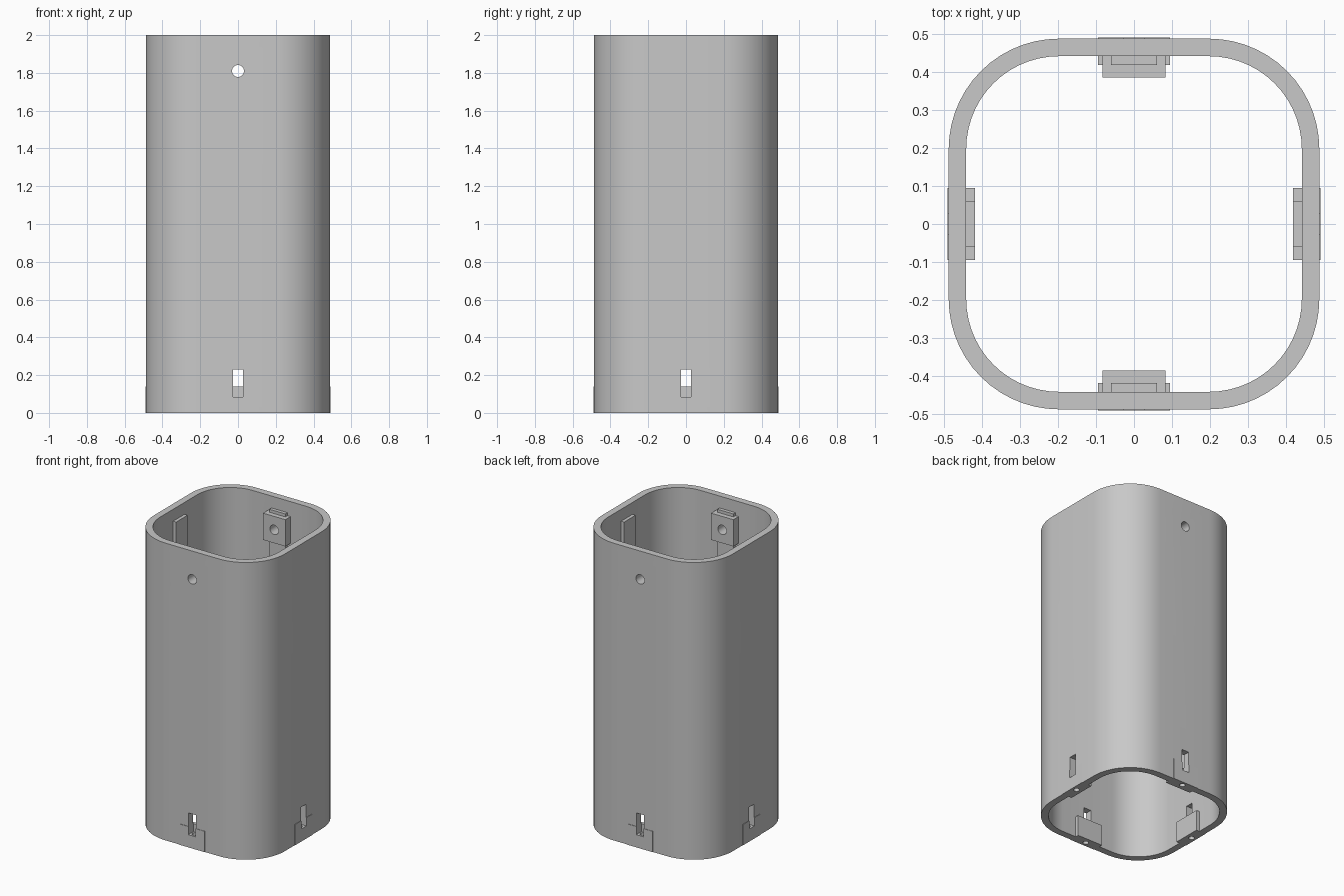
import bpy
import bmesh
from math import radians, pi, sin, cos
from mathutils import Matrix

cube = bpy.data.objects.get("Cube")
if cube:
    bpy.data.objects.remove(cube, do_unlink=True)

grey = bpy.data.materials.new("plain grey")
grey.use_nodes = True
colour = (0.58, 0.58, 0.58, 1)
grey.diffuse_color = colour
grey.node_tree.nodes["Principled BSDF"].inputs["Base Color"].default_value = colour

HALF, WALL, RADIUS = 0.487, 0.046, 0.29
ALL = (0, 90, 180, 270)
FRONT_BACK = (0, 180)


def finish(name, bm, cutter=False):
    bmesh.ops.recalc_face_normals(bm, faces=bm.faces)
    mesh = bpy.data.meshes.new(name)
    bm.to_mesh(mesh)
    bm.free()
    mesh.materials.append(grey)
    obj = bpy.data.objects.new(name, mesh)
    bpy.context.collection.objects.link(obj)
    if cutter:
        obj.hide_render = True
        obj.hide_viewport = True
        obj.display_type = 'WIRE'
    return obj


def around(bm, angles, build):
    """Repeat a front-wall feature on the walls at the given angles."""
    for a in angles:
        verts = build(bm)
        bmesh.ops.rotate(bm, verts=verts, cent=(0, 0, 0),
                         matrix=Matrix.Rotation(radians(a), 3, 'Z'))


def prism(half_x, profile):
    """Extrude a (depth, z) profile across x; depth is the distance from the axis."""
    def build(bm):
        base = [bm.verts.new((-half_x, -d, z)) for d, z in profile]
        face = bm.faces.new(base)
        new = bmesh.ops.extrude_face_region(bm, geom=[face])["geom"]
        top = [v for v in new if isinstance(v, bmesh.types.BMVert)]
        bmesh.ops.translate(bm, verts=top, vec=(2 * half_x, 0, 0))
        return base + top
    return build


def block(half_x, d0, d1, z0, z1):
    return prism(half_x, [(d0, z0), (d1, z0), (d1, z1), (d0, z1)])


def rod(radius, length, location, tilt):
    def build(bm):
        m = Matrix.Translation(location) @ Matrix.Rotation(tilt, 4, 'X')
        return bmesh.ops.create_cone(bm, cap_ends=True, segments=16, radius1=radius,
                                     radius2=radius, depth=length, matrix=m)["verts"]
    return build


def feature(name, angles, build, cutter=False):
    bm = bmesh.new()
    around(bm, angles, build)
    return finish(name, bm, cutter)


def rounded_square(half, radius, steps=14):
    c = half - radius
    points = []
    for q, (sx, sy) in enumerate(((1, 1), (-1, 1), (-1, -1), (1, -1))):
        for i in range(steps + 1):
            t = (q + i / steps) * pi / 2
            points.append((sx * c + radius * cos(t), sy * c + radius * sin(t)))
    return points


# Rounded square tube, open at both ends
bm = bmesh.new()
loops = []
for inset, z in ((0, 0), (0, 2), (WALL, 2), (WALL, 0)):
    ring = rounded_square(HALF - inset, RADIUS - inset)
    loops.append([bm.verts.new((x, y, z)) for x, y in ring])
for k, a in enumerate(loops):
    b = loops[(k + 1) % len(loops)]
    for i in range(len(a)):
        j = (i + 1) % len(a)
        bm.faces.new((a[i], a[j], b[j], b[i]))
tube = finish("tube_wall", bm)

# Thickened pads around the latches at the foot of each wall
pads = feature("latch_pads", ALL, block(0.094, 0.418, 0.49, 0, 0.14))
# Slim ribs inside the upper part of each wall
ribs = feature("inner_ribs", ALL, block(0.06, 0.418, 0.455, 1.45, 1.92))
# Screw bosses on the front and back walls
bosses = feature("screw_bosses", FRONT_BACK, block(0.083, 0.385, 0.456, 1.72, 1.9))

# Cutters: stepped latch slots, release holes from below, screw holes
step = [(0.4, 0.14), (0.437, 0.14), (0.437, 0.085), (0.52, 0.085), (0.52, 0.23), (0.4, 0.23)]
slots = feature("slot_cutter", ALL, prism(0.027, step), True)
drills = feature("release_hole_cutter", ALL, rod(0.018, 0.2, (0, -0.458, 0), 0), True)
screws = feature("screw_hole_cutter", FRONT_BACK, rod(0.032, 0.3, (0, -0.45, 1.81), pi / 2), True)

for target, cutters in ((tube, (slots, drills, screws)), (pads, (slots, drills)),
                        (ribs, (screws,)), (bosses, (screws,))):
    for cutter in cutters:
        mod = target.modifiers.new(cutter.name, 'BOOLEAN')
        mod.operation = 'DIFFERENCE'
        mod.solver = 'EXACT'
        mod.object = cutter

# Smooth the rounded walls, keep hard edges
bpy.context.view_layer.update()
depsgraph = bpy.context.evaluated_depsgraph_get()
for obj in (tube, pads, ribs, bosses):
    mesh = bpy.data.meshes.new_from_object(obj.evaluated_get(depsgraph))
    obj.modifiers.clear()
    obj.data = mesh
bpy.ops.object.select_all(action='DESELECT')
for obj in (tube, pads, ribs, bosses):
    obj.select_set(True)
bpy.context.view_layer.objects.active = tube
bpy.ops.object.shade_smooth_by_angle(angle=radians(30))
